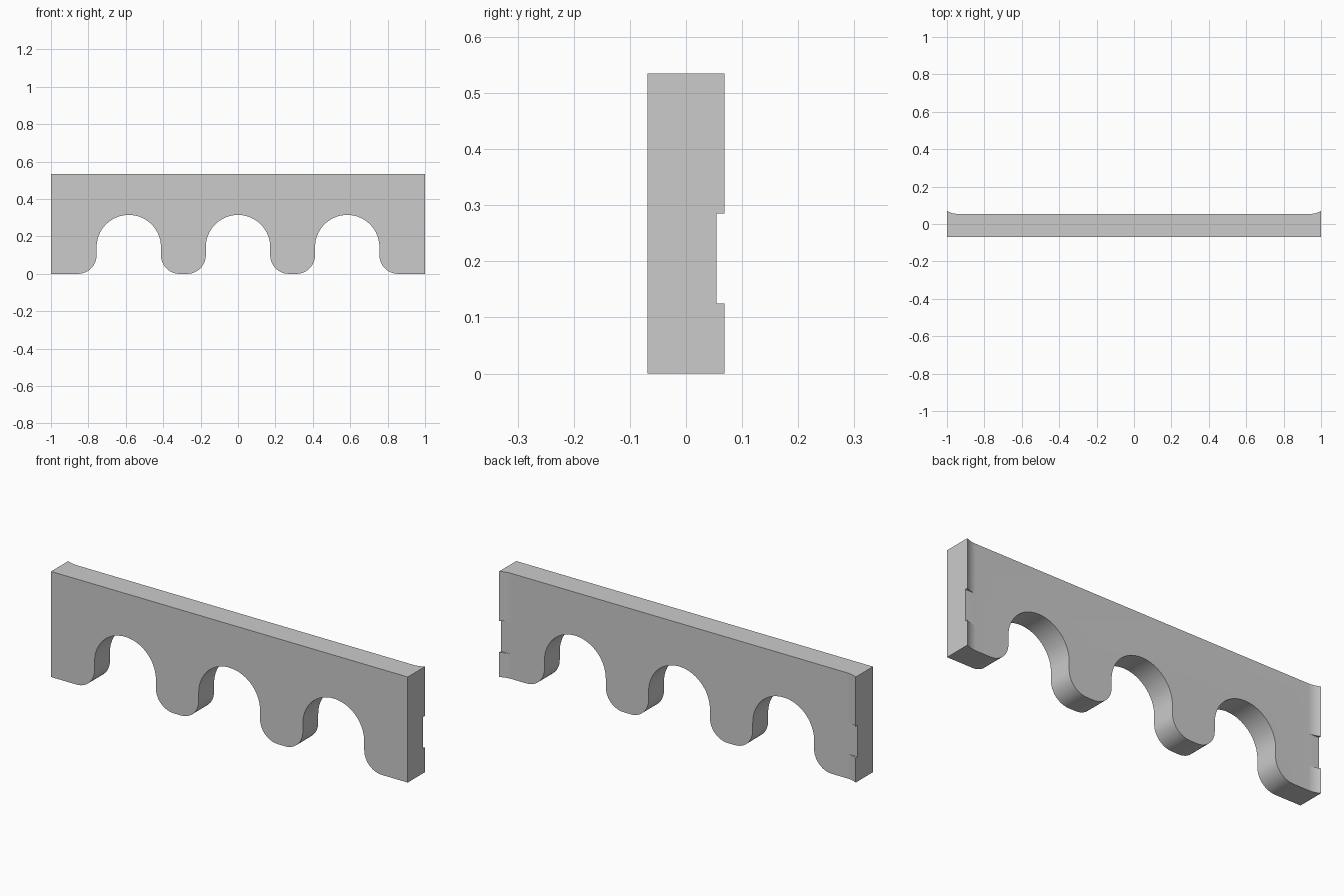
import bpy, bmesh
from math import sin, cos, pi, asin

if "Cube" in bpy.data.objects:
    bpy.data.objects.remove(bpy.data.objects["Cube"])

H, Y0, Y1, YE = 0.535, -0.069, 0.054, 0.069   # height, front, back, flared back
PITCH, R, F = 0.584, 0.172, 0.1               # arch spacing, arch radius, foot fillet
ARCH_Z = 0.315 - R


def prism(name, pts, axis, lo, hi):
    """Extrude a 2D outline along y (outline x,z) or z (outline x,y)."""
    bm = bmesh.new()
    place = (lambda a, b, c: (a, c, b)) if axis == 'y' else (lambda a, b, c: (a, b, c))
    face = bm.faces.new([bm.verts.new(place(a, b, lo)) for a, b in pts])
    ext = bmesh.ops.extrude_face_region(bm, geom=[face])
    verts = [g for g in ext['geom'] if isinstance(g, bmesh.types.BMVert)]
    bmesh.ops.translate(bm, verts=verts, vec=place(0, 0, hi - lo))
    bmesh.ops.recalc_face_normals(bm, faces=bm.faces)
    mesh = bpy.data.meshes.new(name)
    bm.to_mesh(mesh)
    bm.free()
    ob = bpy.data.objects.new(name, mesh)
    bpy.context.collection.objects.link(ob)
    return ob


def arc(cx, cy, r, a0, a1, n):
    return [(cx + r * cos(a0 + (a1 - a0) * i / n), cy + r * sin(a0 + (a1 - a0) * i / n))
            for i in range(n + 1)]


# Plank with the back edges flaring out at both ends
W, D = 0.06, YE - Y1
RF = (W * W + D * D) / (2 * D)
flare = arc(1 - W, Y1 + RF, RF, -pi / 2 + asin(W / RF), -pi / 2, 8)
plank = prism("arched_plank",
              [(-1, Y0), (1, Y0)] + flare + [(-x, y) for x, y in reversed(flare)],
              'z', 0, H)

# Arch openings with rounded feet
cutters = []
half = arc(0, ARCH_Z, R, pi / 2, 0, 20) + arc(R + F, F, F, pi, 1.5 * pi, 12) + [(R + F, -0.1)]
outline = half + [(-x, z) for x, z in reversed(half[1:])]
for i in (-1, 0, 1):
    cutters.append(prism("arch_cutter", [(x + i * PITCH, z) for x, z in outline], 'y', -0.2, 0.2))

# Notches through the flared ends
for s in (-1, 1):
    box = [(s * 0.9, Y1 + 0.0002), (s * 1.1, Y1 + 0.0002), (s * 1.1, 0.2), (s * 0.9, 0.2)]
    cutters.append(prism("notch_cutter", box, 'z', 0.125, 0.285))

bpy.context.view_layer.objects.active = plank
plank.select_set(True)
for c in cutters:
    c.hide_render = True
    m = plank.modifiers.new("cut", 'BOOLEAN')
    m.operation, m.solver, m.object = 'DIFFERENCE', 'EXACT', c
    bpy.ops.object.modifier_apply(modifier=m.name)
    bpy.data.objects.remove(c)

# Smooth arcs, sharp edges
bpy.ops.object.shade_smooth_by_angle(angle=0.3)
